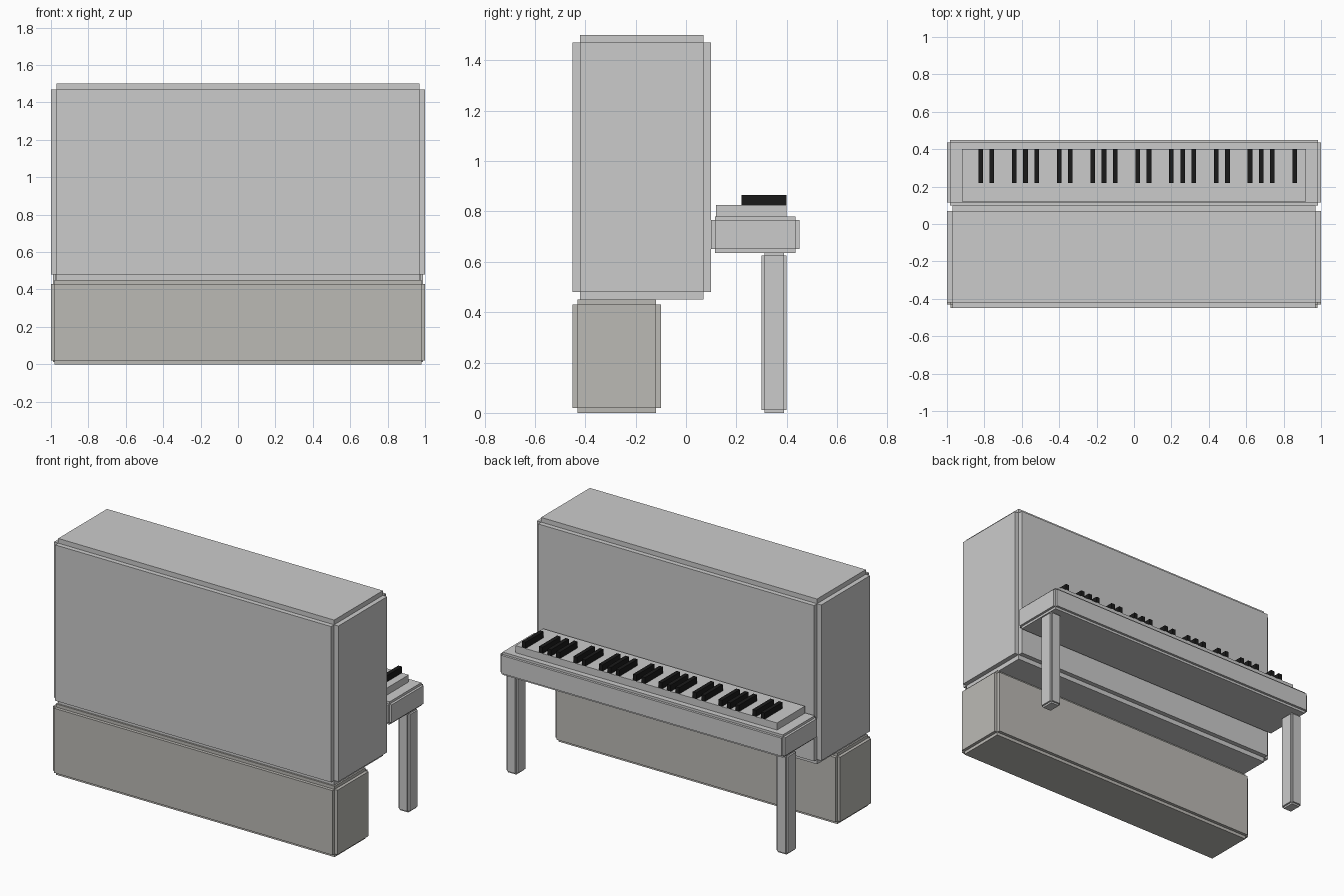
import bpy, bmesh
from mathutils import Vector

if "Cube" in bpy.data.objects:
    bpy.data.objects.remove(bpy.data.objects["Cube"])


def material(name, rgb):
    m = bpy.data.materials.new(name)
    m.diffuse_color = (*rgb, 1)
    m.use_nodes = True
    m.node_tree.nodes["Principled BSDF"].inputs["Base Color"].default_value = m.diffuse_color
    return m


def box(name, lo, hi, step=0.0, mat=None):
    """Box between two corners; step > 0 gives square rebates along all edges."""
    lo, hi = Vector(lo), Vector(hi)
    inset = Vector((step, step, step))
    size, mid = hi - lo - 2 * inset, (lo + hi) / 2
    bm = bmesh.new()
    bmesh.ops.create_cube(bm, size=1)
    for v in bm.verts:
        v.co = Vector(a * b for a, b in zip(v.co, size))
    if step:
        # push every face outward on its own, leaving notched edges
        bm.normal_update()
        faces = bmesh.ops.extrude_discrete_faces(bm, faces=bm.faces[:])["faces"]
        for f in faces:
            n = f.normal.copy()
            for v in f.verts:
                v.co += n * step
    bm.normal_update()
    mesh = bpy.data.meshes.new(name)
    bm.to_mesh(mesh)
    bm.free()
    ob = bpy.data.objects.new(name, mesh)
    ob.location = mid
    bpy.context.collection.objects.link(ob)
    if mat:
        mesh.materials.append(mat)
    return ob


black = material("black", (0.01, 0.01, 0.01))
dark = material("dark_grey", (0.5, 0.49, 0.46))

# Case
box("lower_case", (-1, -0.45, 0), (1, -0.10, 0.45), 0.02, dark)
box("upper_case", (-1, -0.45, 0.45), (1, 0.10, 1.5), 0.03)

# Key shelf and its two legs
box("key_shelf", (-1, 0.10, 0.635), (1, 0.45, 0.78), 0.015)
for side, x in (("left", -0.95), ("right", 0.95)):
    box(side + "_leg", (x - 0.04, 0.30, 0), (x + 0.04, 0.40, 0.635), 0.011)

# White key block
box("white_keys", (-0.92, 0.12, 0.78), (0.92, 0.40, 0.825))

# Black keys in groups of two and three
for i in range(29):
    if i % 7 not in (2, 6):
        x = -0.82 + 0.06 * i
        box(f"black_key_{i}", (x - 0.0125, 0.22, 0.825), (x + 0.0125, 0.40, 0.865), 0, black)
